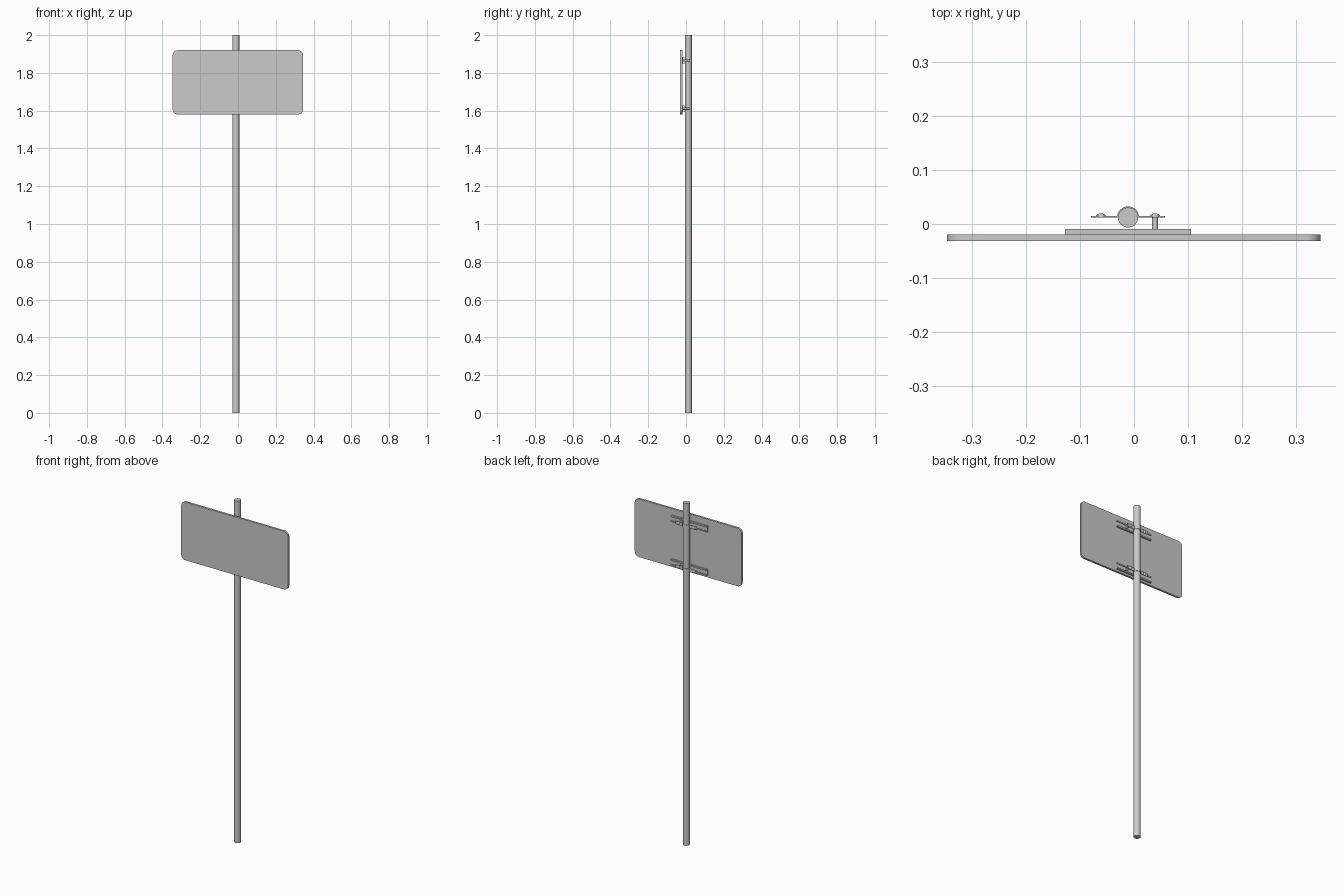
import bpy, bmesh, math

if "Cube" in bpy.data.objects:
    bpy.data.objects.remove(bpy.data.objects["Cube"])

PX, PY = -0.011, 0.012      # pole axis


def extrude(name, pts, depth, mat):
    """Extrude a closed 2D outline by depth; mat maps (u, v, w) to xyz."""
    bm = bmesh.new()
    f = bm.faces.new([bm.verts.new(mat(u, v, 0)) for u, v in pts])
    ext = bmesh.ops.extrude_face_region(bm, geom=[f])
    d = [b - a for a, b in zip(mat(0, 0, 0), mat(0, 0, depth))]
    bmesh.ops.translate(bm, vec=d, verts=[v for v in ext["geom"] if isinstance(v, bmesh.types.BMVert)])
    bmesh.ops.recalc_face_normals(bm, faces=bm.faces)
    return finish(name, bm)


def finish(name, bm):
    me = bpy.data.meshes.new(name)
    bm.to_mesh(me)
    bm.free()
    ob = bpy.data.objects.new(name, me)
    bpy.context.collection.objects.link(ob)
    bpy.context.view_layer.objects.active = ob
    bpy.ops.object.select_all(action='DESELECT')
    ob.select_set(True)
    bpy.ops.object.shade_smooth_by_angle(angle=math.radians(35))
    return ob


def arc(cx, cy, r, a0, a1, n):
    return [(cx + r * math.cos(math.radians(a0 + (a1 - a0) * i / n)),
             cy + r * math.sin(math.radians(a0 + (a1 - a0) * i / n))) for i in range(n + 1)]


# Pole
extrude("pole", arc(PX, PY, 0.0185, 0, 348.75, 31), 2.0, lambda u, v, w: (u, v, w))

# Sign panel with rounded corners
x0, x1, z0, z1, r = -0.346, 0.345, 1.58, 1.92, 0.027
outline = (arc(x1 - r, z0 + r, r, -90, 0, 6) + arc(x1 - r, z1 - r, r, 0, 90, 6)
           + arc(x0 + r, z1 - r, r, 90, 180, 6) + arc(x0 + r, z0 + r, r, 180, 270, 6))
extrude("sign_panel", outline, 0.012, lambda u, v, w: (u, -0.031 + w, v))


def bolt(name, x, z, shaft):
    """Domed head, with an optional shaft reaching the rail."""
    prof = [(0.0095 * math.cos(a), 0.0135 + 0.006 * math.sin(a))
            for a in (math.radians(18 * i) for i in range(5))] + [(0, 0.0195)]
    start = [(0, -0.016), (0.0055, -0.016), (0.0055, 0.0135)] if shaft else [(0, 0.0135)]
    bm = bmesh.new()
    vs = [bm.verts.new((x + p, y, z)) for p, y in start + prof]
    es = [bm.edges.new(e) for e in zip(vs, vs[1:])]
    bmesh.ops.spin(bm, geom=vs + es, cent=(x, 0, z), axis=(0, 1, 0), angle=math.tau, steps=16)
    bmesh.ops.remove_doubles(bm, verts=bm.verts, dist=1e-5)
    bmesh.ops.recalc_face_normals(bm, faces=bm.faces)
    finish(name, bm)


# Lipped channel section (y, z offset) and clamp strap outline (x, y)
h, t, a, b, lip = 0.018, 0.002, -0.019, -0.009, 0.008
channel = [(a, -h), (b, -h), (b, -h + lip), (b - t, -h + lip), (b - t, -h + t), (a + t, -h + t),
           (a + t, h - t), (b - t, h - t), (b - t, h - lip), (b, h - lip), (b, h), (a, h)]
strap = ([(0.057, 0.012), (0.057, 0.0145)] + arc(PX, PY, 0.0205, 7, 173, 16)
         + [(-0.08, 0.0145), (-0.08, 0.012)] + arc(PX, PY, 0.0183, 180, 0, 16))

for tag, z in (("upper", 1.865), ("lower", 1.61)):
    extrude(tag + "_rail", channel, 0.233, lambda u, v, w: (-0.128 + w, u, z + v))
    extrude(tag + "_clamp", strap, 0.02, lambda u, v, w: (u, v, z - 0.01 + w))
    bolt(tag + "_bolt_right", 0.039, z, True)
    bolt(tag + "_bolt_left", -0.061, z, False)
